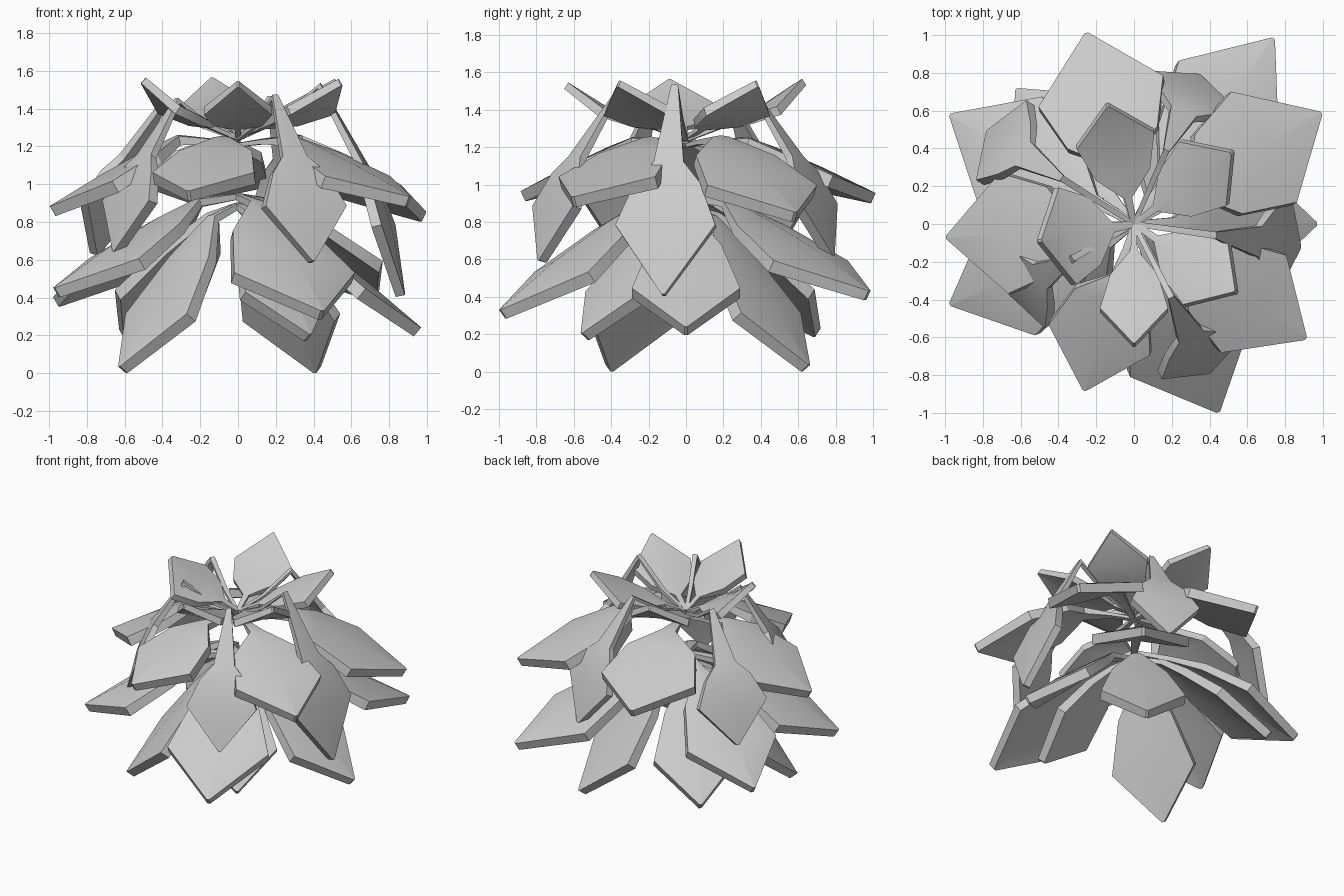
import bpy, bmesh, math
from mathutils import Vector

if "Cube" in bpy.data.objects:
    bpy.data.objects.remove(bpy.data.objects["Cube"])

# Stations along a leaf: (radius fraction, height fraction hub->tip, width fraction, thickness)
UPPER = [(0, 0, .07, .02), (.22, .18, .1, .02), (.42, .32, .7, .045), (.7, .55, 1, .05), (1, 1, .03, .04)]
MIDDLE = [(0, 0, .05, .02), (.15, -.06, .07, .025), (.32, -.08, .15, .05), (.46, .12, .72, .06), (.71, .52, 1, .07), (1, 1, .03, .06)]
ARCHED = [(0, 0, .05, .02), (.25, -.12, .06, .025), (.5, -.34, .07, .03), (.76, .15, .3, .04), (.82, .28, .65, .05), (.91, .55, 1, .055), (1, 1, .03, .05)]
LOWER = [(0, 0, .06, .03), (.22, .06, .1, .04), (.42, .27, .65, .06), (.7, .6, 1, .07), (1, 1, .03, .06)]
BOTTOM = [(0, 0, .06, .03), (.22, .08, .12, .04), (.42, .32, .65, .06), (.71, .66, 1, .07), (1, 1, .03, .06)]


def leaf(name, hub_z, tip, half_width, stations, droop):
    out = Vector((tip[0], tip[1], 0))
    length = out.length
    out.normalize()
    side = Vector((-out.y, out.x, 0))
    path = [out * (t * length) + Vector((0, 0, hub_z + (tip[2] - hub_z) * f)) for t, f, w, th in stations]
    bm = bmesh.new()
    rings = []
    for i, (t, f, w, th) in enumerate(stations):
        tangent = (path[min(i + 1, len(path) - 1)] - path[max(i - 1, 0)]).normalized()
        normal = tangent.cross(side).normalized()
        if normal.dot(out + Vector((0, 0, 1))) < 0:
            normal = -normal
        ring = []
        for u, v in ((-1, 1), (0, 1), (1, 1), (1, -1), (0, -1), (-1, -1)):
            hw = w * half_width
            p = path[i] + side * (u * hw) + normal * (v * th / 2 - abs(u) * hw * droop)
            ring.append(bm.verts.new(p))
        rings.append(ring)
    for a, b in zip(rings, rings[1:]):
        for k in range(6):
            n = (k + 1) % 6
            bm.faces.new((a[k], a[n], b[n], b[k]))
    bm.faces.new(rings[0])
    bm.faces.new(rings[-1])
    bmesh.ops.recalc_face_normals(bm, faces=bm.faces)
    mesh = bpy.data.meshes.new(name)
    bm.to_mesh(mesh)
    bm.free()
    ob = bpy.data.objects.new(name, mesh)
    bpy.context.collection.objects.link(ob)
    bpy.context.view_layer.objects.active = ob
    ob.select_set(True)
    return ob


def whorl(name, hub_z, stations, droop, tips):
    for i, (x, y, z, hw) in enumerate(tips):
        leaf(f"{name}_{i + 1}", hub_z, (x, y, z), hw, stations, droop)


# Small upturned crown leaves
whorl("crown_leaf", 1.26, UPPER, .1, [
    (-.14, .63, 1.56, .21), (.52, .38, 1.55, .21), (.54, -.36, 1.55, .21),
    (0, -.64, 1.54, .18), (-.5, -.09, 1.56, .26)])

# Leaves hanging from arched stalks
whorl("arched_leaf", 1.25, ARCHED, .05, [
    (.39, -.77, .6, .24), (.86, -.12, .42, .27), (.34, .77, .62, .24),
    (-.76, .48, .64, .25), (-.64, -.36, .65, .25)])

# Broad middle leaves
whorl("middle_leaf", 1.22, MIDDLE, .15, [
    (.98, .58, .84, .34), (.9, -.6, .92, .31), (-.25, 1, .94, .34),
    (-.98, -.07, .87, .32), (-.26, -.87, .95, .28)])

# Broad lower leaves
whorl("lower_leaf", .95, LOWER, .2, [
    (.44, -.98, .32, .35), (.73, .97, .42, .33), (-.96, -.42, .44, .33),
    (-.96, .57, .39, .33)])

# Bottom leaves reaching the ground
whorl("bottom_leaf", .9, BOTTOM, .12, [
    (.95, 0, .23, .29), (.42, .64, .03, .29), (-.61, .7, .22, .29),
    (-.61, -.41, .03, .29), (.37, -.54, .2, .27)])

bpy.ops.object.shade_smooth_by_angle(angle=math.radians(30))

# Stand the plant on the ground
bpy.context.view_layer.update()
low = min(v.co.z for o in bpy.context.collection.objects for v in o.data.vertices)
for o in bpy.context.collection.objects:
    o.location.z -= low
